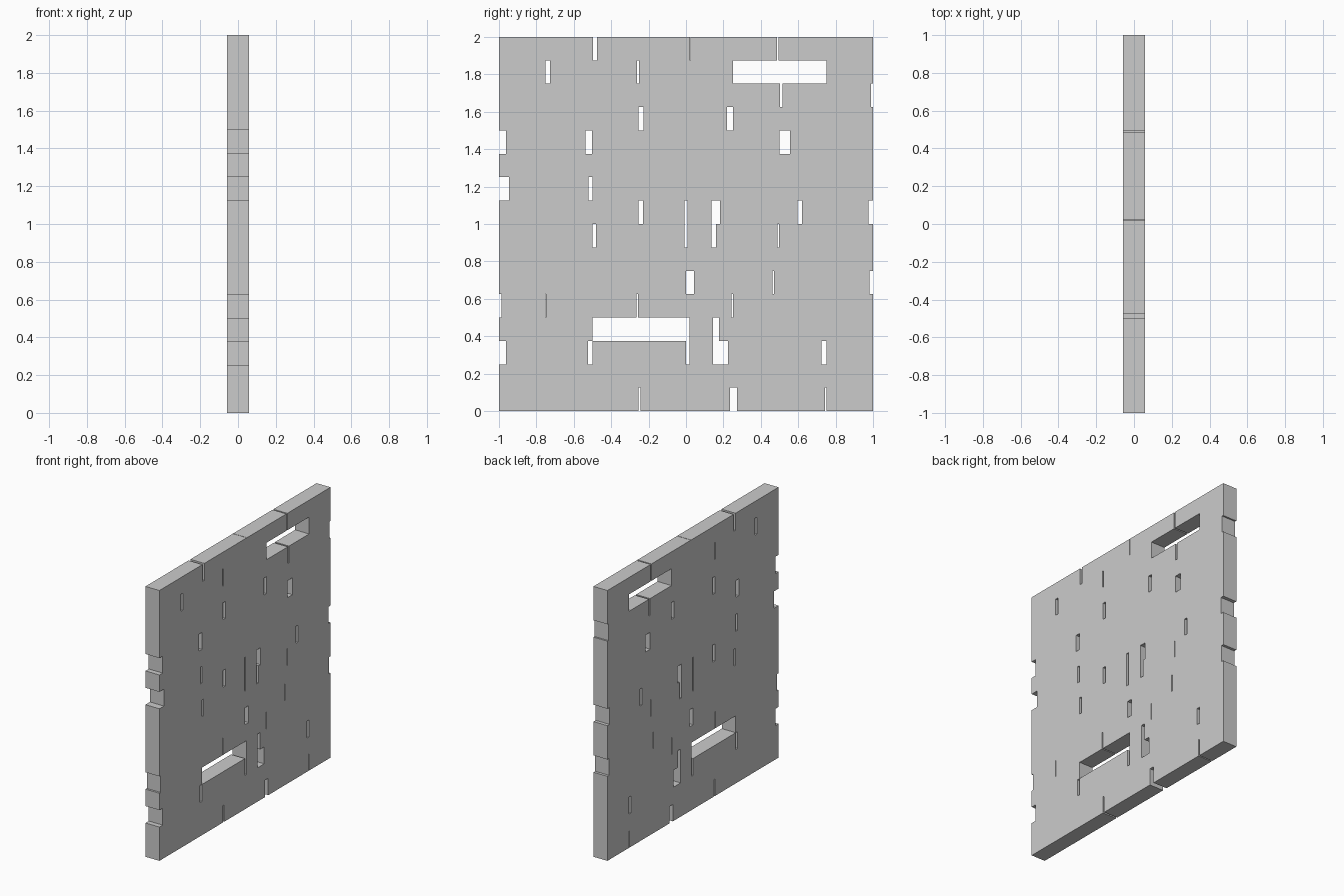
import bpy
import bmesh

if "Cube" in bpy.data.objects:
    bpy.data.objects.remove(bpy.data.objects["Cube"])

ROW = 0.125       # height of one brick course
ROWS = 16
THICK = 0.114

# Openings in each course, bottom course = 0: (y start, y end)
gaps = {
    0: [(-.255, -.243), (.235, .272), (.742, .75)],
    2: [(-1, -.962), (-.523, -.5), (0, .02), (.145, .225), (.725, .75)],
    3: [(-.5, .02), (.145, .177)],
    4: [(-1, -.985), (-.75, -.747), (-.265, -.257), (.243, .25)],
    5: [(0, .042), (.462, .47), (.98, 1)],
    7: [(-.5, -.482), (-.008, .008), (.135, .16), (.49, .498)],
    8: [(-.255, -.23), (-.008, .008), (.135, .182), (.597, .62), (.975, 1)],
    9: [(-1, -.947), (-.52, -.5)],
    11: [(-1, -.962), (-.537, -.502), (.5, .556)],
    12: [(-.255, -.228), (.22, .25)],
    13: [(.502, .515), (.988, 1)],
    14: [(-.75, -.727), (-.262, -.25), (.25, .75)],
    15: [(-.497, -.475), (.021, .024), (.485, .495)],
}

# Shared grid of y positions so neighbouring courses weld cleanly
ys = sorted({-1, 1} | {y for spans in gaps.values() for span in spans for y in span})

# Wall face: one quad per solid grid cell
bm = bmesh.new()
grid = [[bm.verts.new((0, y, r * ROW)) for y in ys] for r in range(ROWS + 1)]
for r in range(ROWS):
    for i in range(len(ys) - 1):
        mid = (ys[i] + ys[i + 1]) / 2
        if not any(a < mid < b for a, b in gaps.get(r, [])):
            bm.faces.new((grid[r][i], grid[r][i + 1], grid[r + 1][i + 1], grid[r + 1][i]))
bmesh.ops.delete(bm, geom=[v for v in bm.verts if not v.link_faces], context='VERTS')

mesh = bpy.data.meshes.new("brick_wall")
bm.to_mesh(mesh)
bm.free()
wall = bpy.data.objects.new("brick_wall", mesh)
bpy.context.collection.objects.link(wall)

# Wall thickness, centred on x = 0
solid = wall.modifiers.new("thickness", 'SOLIDIFY')
solid.thickness = THICK
solid.offset = 0
